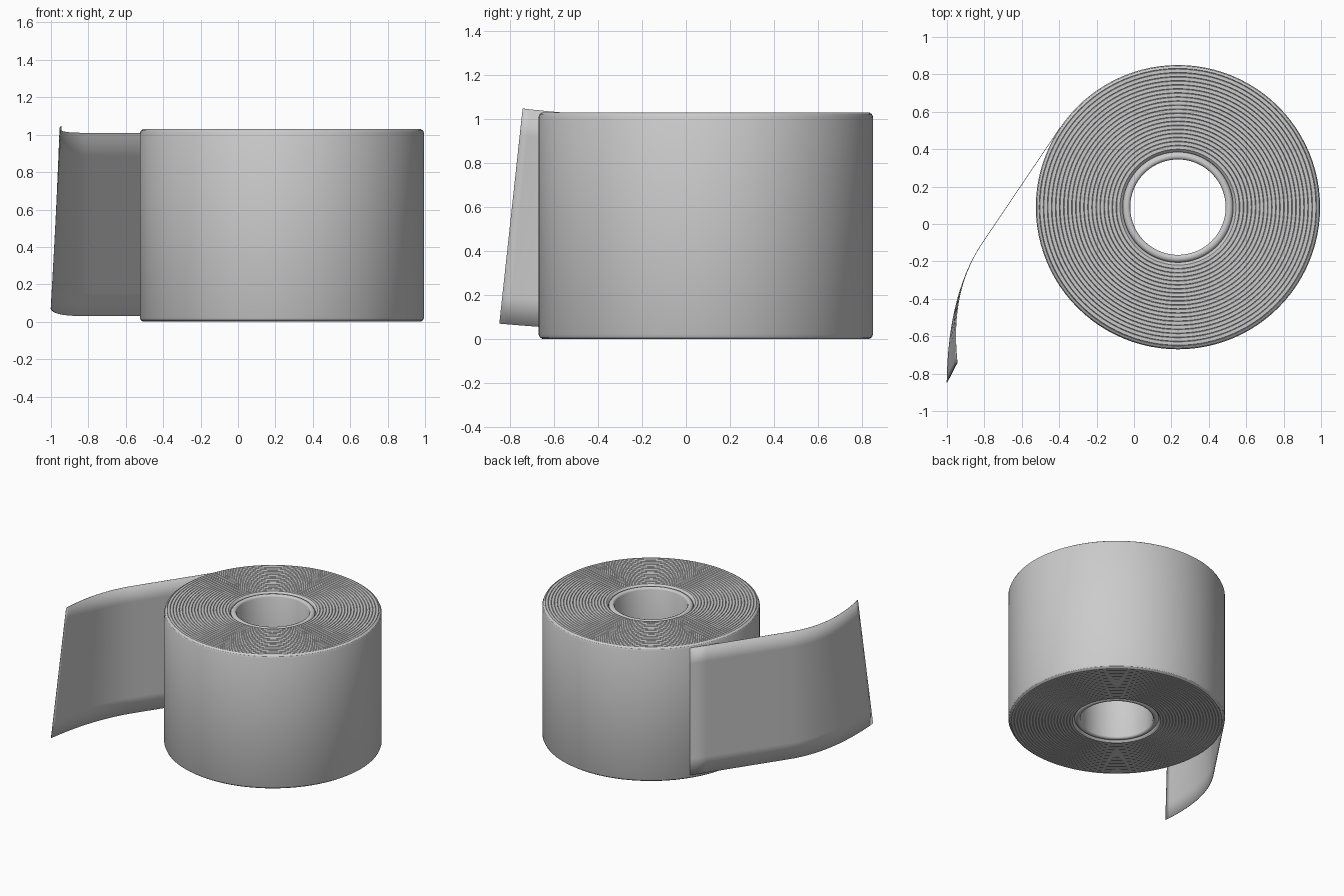
import bpy, bmesh, math
from mathutils import Vector

cube = bpy.data.objects.get("Cube")
if cube:
    bpy.data.objects.remove(cube, do_unlink=True)

CENTRE = Vector((0.235, 0.09, 0))
RADIUS, HEIGHT = 0.76, 1.03
SEGMENTS = 96

paper = bpy.data.materials.new("grey paper")
paper.use_nodes = True
colour = (0.6, 0.6, 0.6, 1)
paper.diffuse_color = colour
paper.node_tree.nodes["Principled BSDF"].inputs["Base Color"].default_value = colour


def finish(name, bm, angle):
    bmesh.ops.recalc_face_normals(bm, faces=bm.faces)
    mesh = bpy.data.meshes.new(name)
    bm.to_mesh(mesh)
    bm.free()
    mesh.materials.append(paper)
    obj = bpy.data.objects.new(name, mesh)
    bpy.context.collection.objects.link(obj)
    bpy.ops.object.select_all(action='DESELECT')
    obj.select_set(True)
    bpy.context.view_layer.objects.active = obj
    bpy.ops.object.shade_smooth_by_angle(angle=math.radians(angle))
    return obj


def lathe(name, profile, angle=25):
    """Turn a closed (radius, height) outline around the roll axis."""
    bm = bmesh.new()
    rings = []
    for i in range(SEGMENTS):
        a = math.tau * i / SEGMENTS
        rings.append([bm.verts.new(CENTRE + Vector((r * math.cos(a), r * math.sin(a), z)))
                      for r, z in profile])
    n = len(profile)
    for i in range(SEGMENTS):
        a, b = rings[i], rings[(i + 1) % SEGMENTS]
        for j in range(n):
            k = (j + 1) % n
            bm.faces.new((a[j], b[j], b[k], a[k]))
    return finish(name, bm, angle)


def mirrored(top):
    """Complete an upper half outline with its reflection below."""
    return top + [(r, HEIGHT - z) for r, z in reversed(top)]


# Wound paper: fine ring grooves on both ends and a small outer bevel
inner, outer, layers = 0.31, RADIUS - 0.018, 20
step = (outer - inner) / layers
ends = [(0.293, HEIGHT - 0.03), (0.298, HEIGHT - 0.012)]
for i in range(layers):
    r = inner + i * step
    ends += [(r, HEIGHT), (r + step * 0.8, HEIGHT), (r + step * 0.9, HEIGHT - 0.004)]
ends += [(outer, HEIGHT), (RADIUS - 0.006, HEIGHT - 0.008), (RADIUS, HEIGHT - 0.022)]
lathe("paper_roll", mirrored(ends))

# Cardboard core with a softly rounded rim
rim = [(0.255, HEIGHT - 0.02), (0.26, HEIGHT - 0.01), (0.27, HEIGHT - 0.006),
       (0.285, HEIGHT - 0.008), (0.295, HEIGHT - 0.02)]
lathe("core_tube", mirrored(rim), 50)


# Loose sheet: leaves the roll at a tangent, then curls and tilts at its end
def bezier(p, t):
    s = 1 - t
    return p[0] * s**3 + p[1] * 3 * s * s * t + p[2] * 3 * s * t * t + p[3] * t**3


tangent = Vector((-0.56, -0.83, 0)).normalized()
start = CENTRE + RADIUS * Vector((tangent.y, -tangent.x, 0))
bend = start + tangent * 0.74
lift = Vector((0, 0, 0.03))
top_lift = Vector((0, 0, 1.01))
bottom_end, top_end = Vector((-1, -0.848, 0.07)), Vector((-0.945, -0.742, 1.047))
edges = []
for base, end, pull in ((lift, bottom_end, Vector((0.005, 0.28, -0.024))),
                        (top_lift, top_end, Vector((-0.022, 0.22, -0.026)))):
    control = (bend + base, bend + base + tangent * 0.25, end + pull, end)
    edges.append([(start + base).lerp(bend + base, i / 6) for i in range(6)]
                 + [bezier(control, i / 20) for i in range(21)])

bm = bmesh.new()
ROWS = 8
grid = [[bm.verts.new(low.lerp(high, j / ROWS)) for j in range(ROWS + 1)]
        for low, high in zip(*edges)]
for a, b in zip(grid, grid[1:]):
    for j in range(ROWS):
        bm.faces.new((a[j], b[j], b[j + 1], a[j + 1]))
sheet = finish("loose_sheet", bm, 30)
solid = sheet.modifiers.new("thickness", 'SOLIDIFY')
solid.thickness = 0.003
solid.offset = 0
